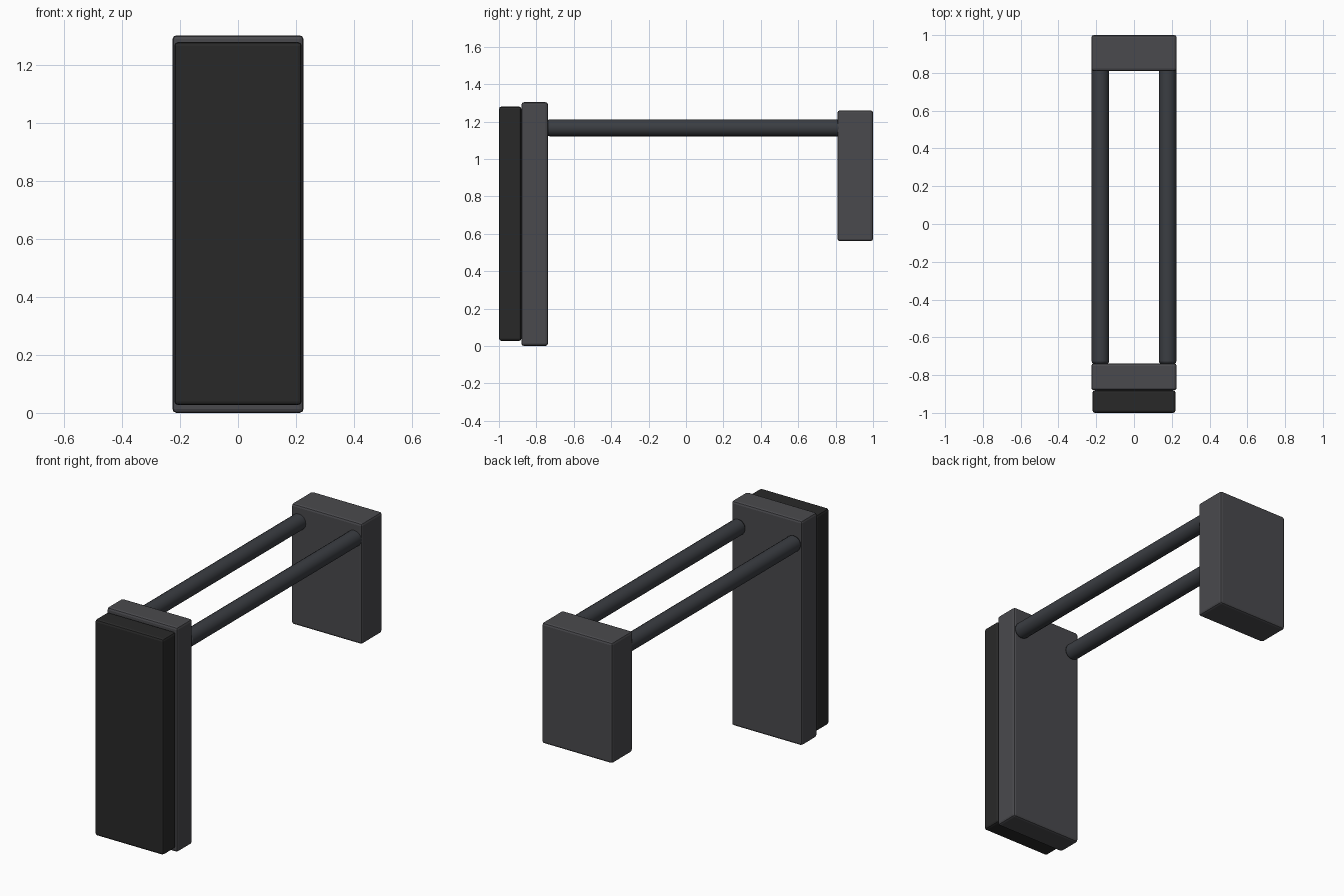
import bpy
import math

if "Cube" in bpy.data.objects:
    bpy.data.objects.remove(bpy.data.objects["Cube"])


def material(name, rgb):
    mat = bpy.data.materials.new(name)
    mat.diffuse_color = (*rgb, 1)
    mat.use_nodes = True
    mat.node_tree.nodes["Principled BSDF"].inputs["Base Color"].default_value = mat.diffuse_color
    return mat


frame_mat = material("frame_grey", (0.068, 0.068, 0.075))
rod_mat = material("rod_grey", (0.043, 0.047, 0.055))
pad_mat = material("pad_black", (0.022, 0.022, 0.022))


def finish(ob, name, mat, width):
    ob.name = name
    ob.data.materials.append(mat)
    bpy.ops.object.transform_apply(location=False, rotation=True, scale=True)
    bevel = ob.modifiers.new("edge_bevel", "BEVEL")
    bevel.width = width
    bevel.segments = 2
    bevel.limit_method = "ANGLE"
    bevel.angle_limit = math.radians(40)
    return ob


def box(name, half_x, y, z, mat):
    bpy.ops.mesh.primitive_cube_add(
        size=1, location=(0, (y[0] + y[1]) / 2, (z[0] + z[1]) / 2))
    ob = bpy.context.object
    ob.scale = (2 * half_x, y[1] - y[0], z[1] - z[0])
    return finish(ob, name, mat, 0.013)


# Front pad, its backing plate and the rear block
box("front_pad", 0.22, (-1.0, -0.88), (0.027, 1.28), pad_mat)
box("front_plate", 0.226, (-0.88, -0.738), (0.0, 1.303), frame_mat)
box("rear_block", 0.226, (0.81, 1.0), (0.56, 1.26), frame_mat)

# Pair of rods joining the plate and the block
y0, y1 = -0.74, 0.83
for side, name in ((-1, "left_rod"), (1, "right_rod")):
    bpy.ops.mesh.primitive_cylinder_add(
        vertices=16, radius=0.046, depth=y1 - y0,
        location=(side * 0.178, (y0 + y1) / 2, 1.166),
        rotation=(math.pi / 2, 0, 0))
    finish(bpy.context.object, name, rod_mat, 0.012)
    bpy.ops.object.shade_smooth_by_angle(angle=math.radians(30))
